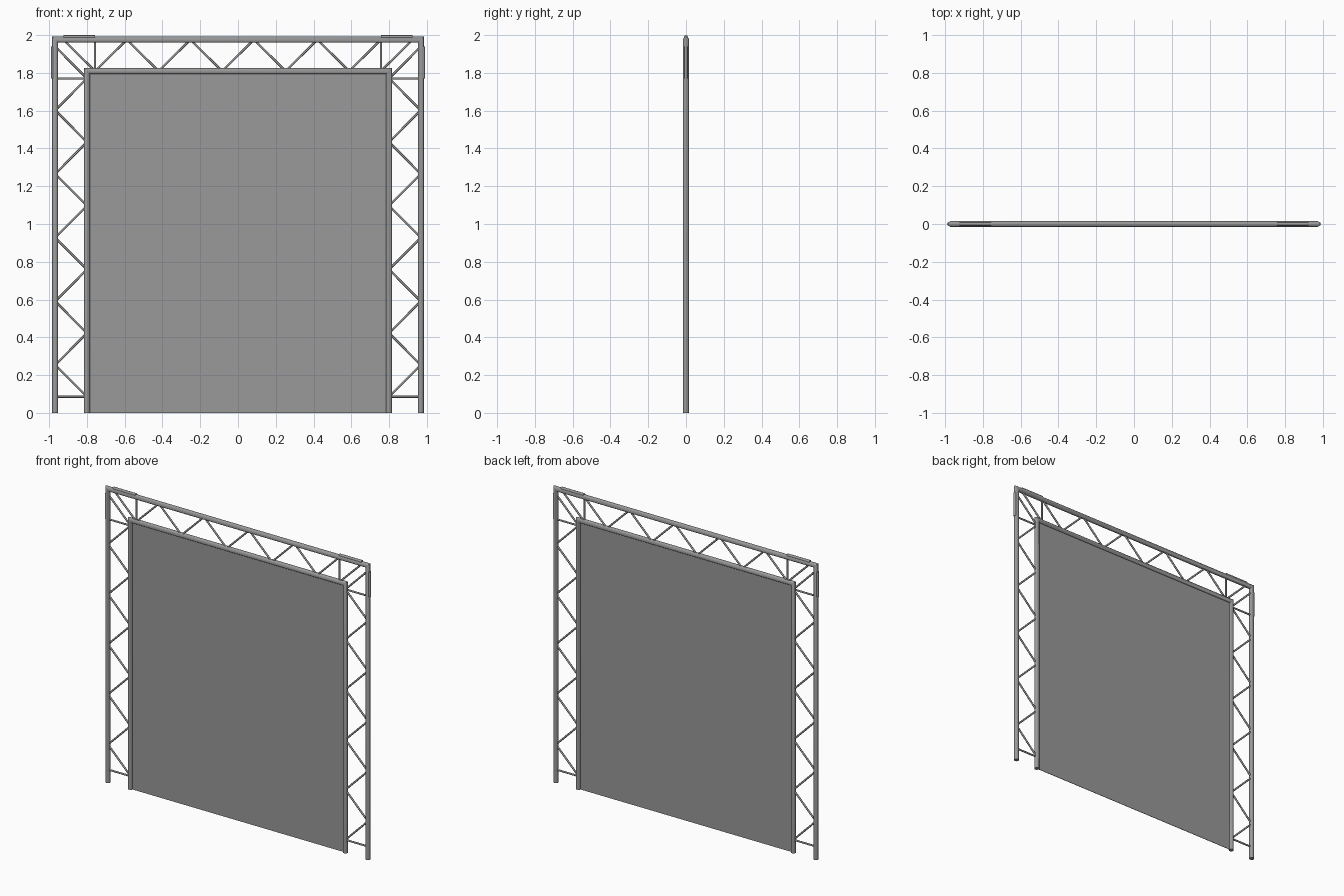
import bpy, bmesh, math
from mathutils import Vector

if "Cube" in bpy.data.objects:
    bpy.data.objects.remove(bpy.data.objects["Cube"])

TUBE_R, STRUT_R = 0.016, 0.006
XO, ZO = 0.968, 1.976      # outer frame centre line
XI, ZI = 0.80, 1.81        # inner frame centre line

dark_grey = bpy.data.materials.new("dark_grey")
dark_grey.diffuse_color = (0.32, 0.32, 0.32, 1)
dark_grey.use_nodes = True
dark_grey.node_tree.nodes["Principled BSDF"].inputs["Base Color"].default_value = dark_grey.diffuse_color


def finish(bm, name, smooth=True):
    bmesh.ops.recalc_face_normals(bm, faces=bm.faces)
    me = bpy.data.meshes.new(name)
    bm.to_mesh(me)
    bm.free()
    me.materials.append(dark_grey)
    ob = bpy.data.objects.new(name, me)
    bpy.context.collection.objects.link(ob)
    if smooth:
        bpy.ops.object.select_all(action='DESELECT')
        ob.select_set(True)
        bpy.context.view_layer.objects.active = ob
        bpy.ops.object.shade_smooth_by_angle(angle=math.radians(50))
    return ob


def portal_tube(name, x, z, r, sides=12):
    """Upside-down U tube with mitred corners and closed feet."""
    bm = bmesh.new()
    path = [((-x, 0), (-1, 0)), ((-x, z), (-1, 1)), ((x, z), (1, 1)), ((x, 0), (1, 0))]
    rings = []
    for (px, pz), (nx, nz) in path:
        ring = []
        for i in range(sides):
            a = 2 * math.pi * i / sides
            o = r * math.cos(a)
            ring.append(bm.verts.new((px + nx * o, r * math.sin(a), pz + nz * o)))
        rings.append(ring)
    for a, b in zip(rings, rings[1:]):
        for i in range(sides):
            j = (i + 1) % sides
            bm.faces.new((a[i], a[j], b[j], b[i]))
    bm.faces.new(rings[0])
    bm.faces.new(rings[-1])
    return finish(bm, name)


def add_rod(bm, p, q, r, sides=8):
    a, b = Vector((p[0], 0, p[1])), Vector((q[0], 0, q[1]))
    d = b - a
    mat = d.to_track_quat('Z', 'Y').to_matrix().to_4x4()
    mat.translation = (a + b) / 2
    bmesh.ops.create_cone(bm, cap_ends=True, segments=sides, radius1=r, radius2=r,
                          depth=d.length, matrix=mat)


def rods(name, segments, r):
    bm = bmesh.new()
    for p, q in segments:
        add_rod(bm, p, q, r)
    return finish(bm, name)


# Main tubes
portal_tube("outer_frame", XO, ZO, TUBE_R)
portal_tube("inner_frame", XI, ZI, TUBE_R)

# Thin panel filling the inner frame
bm = bmesh.new()
bmesh.ops.create_cube(bm, size=1)
bmesh.ops.scale(bm, vec=(2 * XI, 0.003, ZI), verts=bm.verts)
bmesh.ops.translate(bm, vec=(0, 0, ZI / 2), verts=bm.verts)
finish(bm, "panel", smooth=False)

# Side lattices, corner braces and outer reinforcement bars
Z0, STEP = 0.085, 0.1686
for s, side in ((-1, "left"), (1, "right")):
    zig = [(s * (XO if i % 2 else XI), Z0 + i * STEP) for i in range(12)]
    segs = list(zip(zig, zig[1:]))
    for z in (Z0, Z0 + 10 * STEP):
        segs.append(((s * XI, z), (s * XO, z)))
    rods(side + "_lattice", segs, STRUT_R)

    rods(side + "_corner_brace", [
        ((s * 0.757, ZI), (s * 0.757, ZO)),
        ((s * 0.757, ZI), (s * 0.925, ZO))], STRUT_R)

    rods(side + "_corner_bars", [
        ((s * 0.757, 1.990), (s * 0.925, 1.990)),
        ((s * 0.980, 1.771), (s * 0.980, 1.94))], 0.010)

# Top lattice between the corner posts
N = 9
top = [(-0.757 + i * 1.514 / N, ZO if i % 2 else ZI) for i in range(N + 1)]
rods("top_lattice", list(zip(top, top[1:])), STRUT_R)
